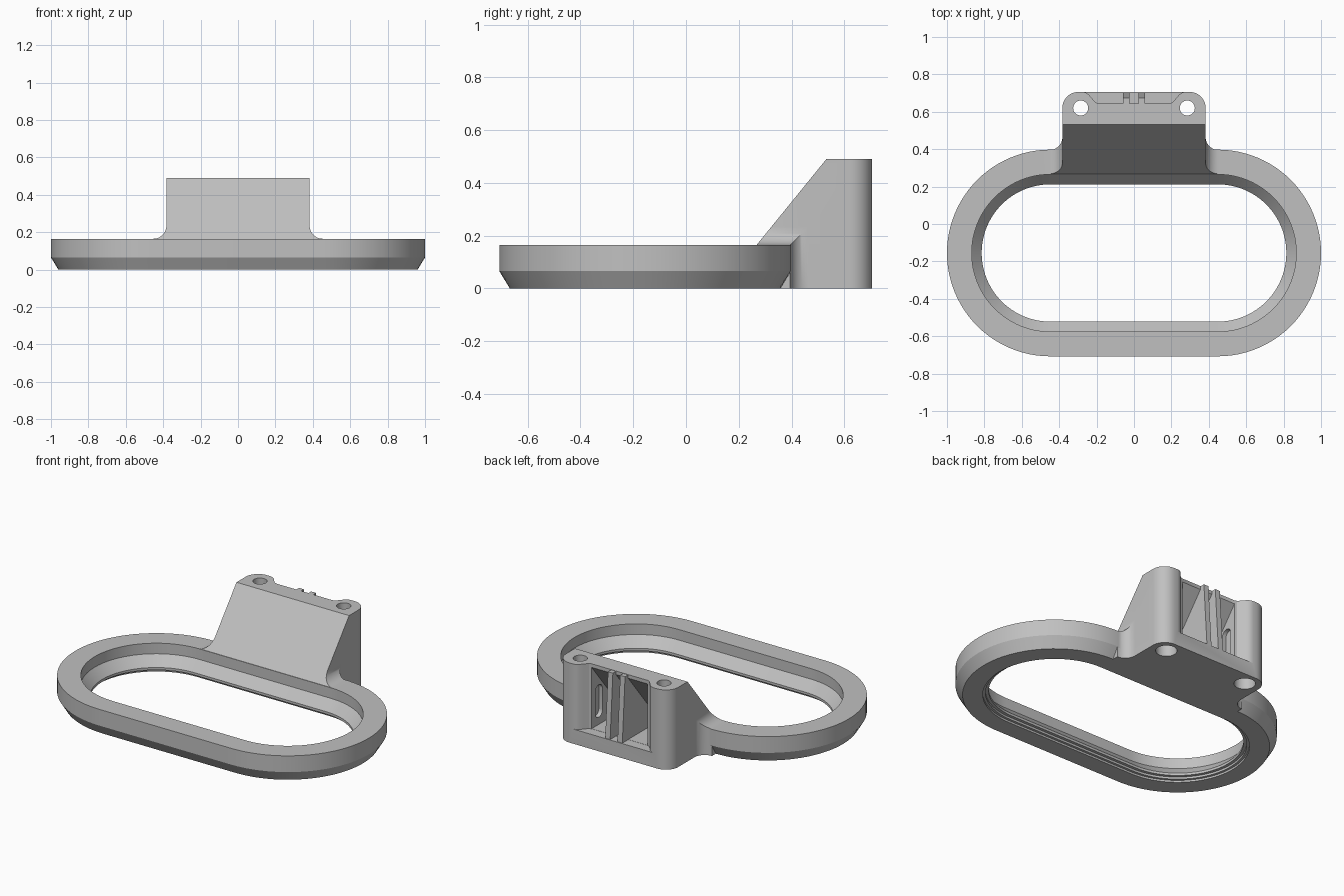
import bpy, bmesh, math

old = bpy.data.objects.get("Cube")
if old:
    bpy.data.objects.remove(old, do_unlink=True)

grey = bpy.data.materials.new("plain grey")
grey.use_nodes = True
grey.diffuse_color = (0.53, 0.53, 0.53, 1)
grey.node_tree.nodes["Principled BSDF"].inputs["Base Color"].default_value = grey.diffuse_color


def finish(name, bm):
    bmesh.ops.recalc_face_normals(bm, faces=bm.faces)
    mesh = bpy.data.meshes.new(name)
    bm.to_mesh(mesh)
    bm.free()
    mesh.materials.append(grey)
    obj = bpy.data.objects.new(name, mesh)
    bpy.context.collection.objects.link(obj)
    return obj


def prism(name, outline, axis, lo, hi):
    """Extrude a 2D outline along one axis."""
    place = {"x": lambda a, b, t: (t, a, b),
             "y": lambda a, b, t: (a, t, b),
             "z": lambda a, b, t: (a, b, t)}[axis]
    bm = bmesh.new()
    ends = [[bm.verts.new(place(a, b, t)) for a, b in outline] for t in (lo, hi)]
    for end in ends:
        bm.faces.new(end)
    n = len(outline)
    for i in range(n):
        j = (i + 1) % n
        bm.faces.new((ends[0][i], ends[0][j], ends[1][j], ends[1][i]))
    return finish(name, bm)


def arc(cx, cy, r, start, end, steps=12):
    angles = [math.radians(start + (end - start) * i / steps) for i in range(steps + 1)]
    return [(cx + r * math.cos(a), cy + r * math.sin(a)) for a in angles]


def mirrored(half):
    """Complete a right-hand outline with its mirror image."""
    return half + [(-x, y) for x, y in reversed(half)]


def combine(target, tool, operation):
    mod = target.modifiers.new(operation, "BOOLEAN")
    mod.operation = operation
    mod.solver = "EXACT"
    mod.object = tool
    bpy.context.view_layer.objects.active = target
    bpy.ops.object.modifier_apply(modifier=mod.name)
    bpy.data.objects.remove(tool, do_unlink=True)


def stadium_ring(name, profile, half, centre_y, steps=48):
    """Sweep a (radius, height) profile round a stadium path."""
    bm = bmesh.new()
    loops = []
    for side, start in ((1, -90), (-1, 90)):
        for c, s in arc(0, 0, 1, start, start + 180, steps):
            loops.append([bm.verts.new((side * half + r * c, centre_y + r * s, z))
                          for r, z in profile])
    n = len(profile)
    for i, here in enumerate(loops):
        there = loops[(i + 1) % len(loops)]
        for k in range(n):
            m = (k + 1) % n
            bm.faces.new((here[k], here[m], there[m], there[k]))
    return finish(name, bm)


W, F = 0.383, 0.07           # bracket half width and fillet radius
RIM, EDGE, TOP, BACK = 0.165, 0.395, 0.49, 0.706

# Oval ring with outer chamfer, inner funnel and stepped underside
ring = stadium_ring("oval_ring", [
    (0.513, 0), (0.5525, 0.065), (0.5525, RIM), (0.42, RIM), (0.42, 0.1),
    (0.367, 0.04), (0.367, 0.025), (0.385, 0.025), (0.385, 0.012),
    (0.40, 0.012), (0.40, 0)], 0.4475, -0.155)

# Mounting bracket: plan, front and side outlines intersected
plan = mirrored([(W + F, 0.2)] + arc(W + F, EDGE + F, F, 270, 180)
                + arc(W - 0.085, BACK - 0.085, 0.085, 0, 90))
front = mirrored([(W + F, 0)] + arc(W + F, RIM + F, F, 270, 180) + [(W, TOP)])
side = [(0.28, 0), (BACK + 0.1, 0), (BACK + 0.1, TOP), (0.532, TOP),
        (0.268, RIM), (0.268, 0.1)]
bracket = prism("mounting_bracket", plan, "z", -0.1, 0.6)
combine(bracket, prism("front_outline", front, "y", 0.1, 0.9), "INTERSECT")
combine(bracket, prism("side_outline", side, "x", -0.6, 0.6), "INTERSECT")

# Flared opening in the back and sloping hollow behind it
opening = mirrored([(0.19, 0.645), (0.205, 0.65), (0.225, 0.672),
                    (0.242, 0.693), (0.258, 0.703), (0.275, BACK), (0.275, 0.8)])
combine(bracket, prism("back_opening", opening, "z", 0.09, 0.6), "DIFFERENCE")
hollow = [(0.75, 0.091), (0.41, 0.091), (0.41, 0.18), (0.645, 0.468), (0.75, 0.468)]
combine(bracket, prism("hollow", hollow, "x", -0.19, 0.19), "DIFFERENCE")

# Screw holes, counterbored from below, and rounded slots in the hollow's sides
slot = arc(0.575, 0.30, 0.035, 0, 180) + arc(0.575, 0.17, 0.035, 180, 360)
for s in (-1, 1):
    for radius, height in ((0.04, 0.6), (0.06, 0.08)):
        circle = arc(s * 0.285, 0.62, radius, 0, 360, 32)[:-1]
        combine(bracket, prism("screw_hole", circle, "z", -0.1, height), "DIFFERENCE")
    combine(bracket, prism("side_slot", slot, "x", *sorted((s * 0.15, s * 0.215))),
            "DIFFERENCE")

# Twin leaning ribs
rib = [(0.38, 0.08), (0.702, 0.08), (0.675, 0.488), (0.63, 0.488), (0.38, 0.2)]
for s in (-1, 1):
    combine(bracket, prism("rib", rib, "x", *sorted((s * 0.025, s * 0.058))), "UNION")

# Join the ring and bracket into one body
combine(ring, bracket, "UNION")
ring.name = "ring_mount"
bpy.ops.object.select_all(action="DESELECT")
ring.select_set(True)
bpy.context.view_layer.objects.active = ring
bpy.ops.object.shade_smooth_by_angle(angle=math.radians(28))
